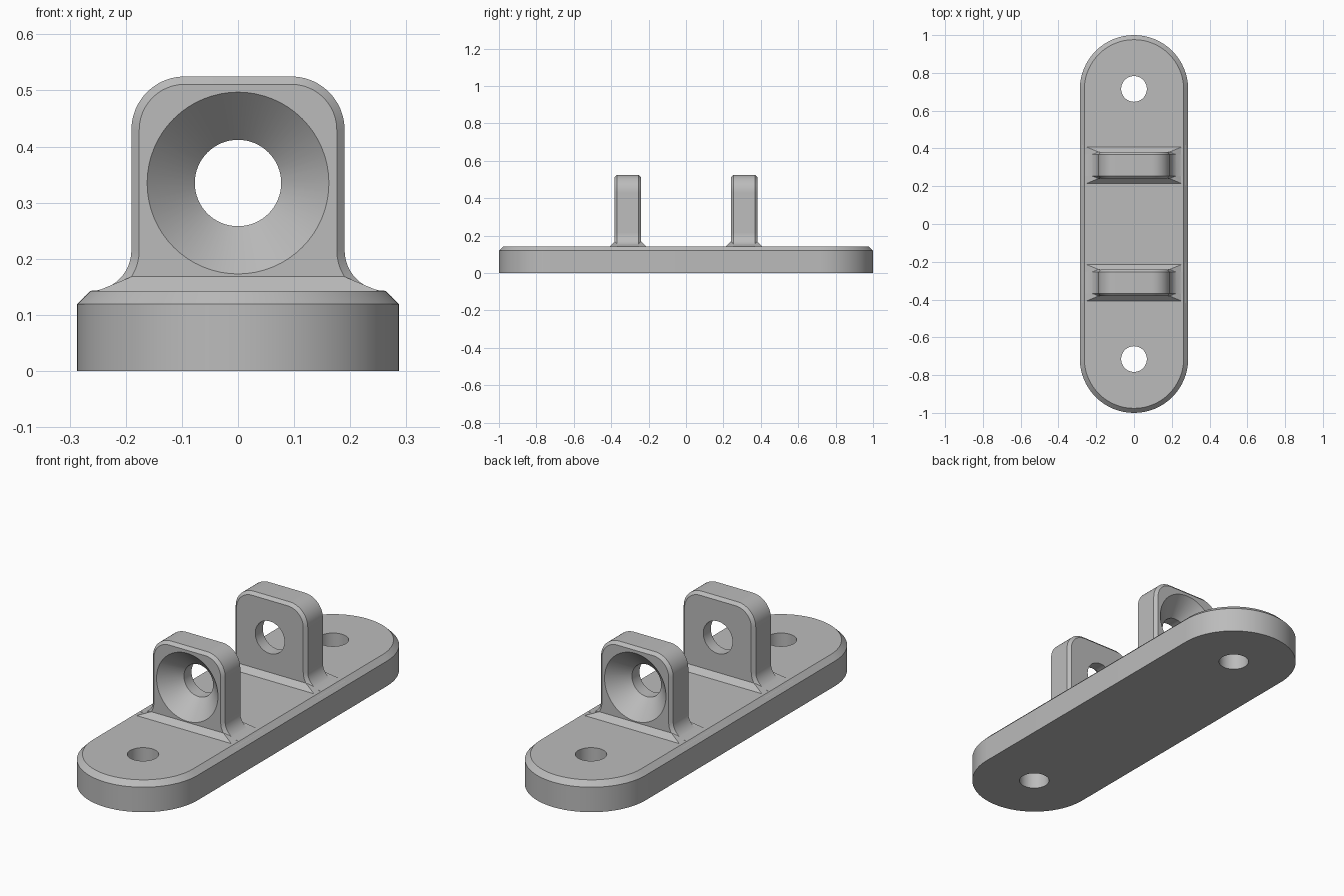
import bpy, bmesh
from math import pi, cos, sin

if "Cube" in bpy.data.objects:
    bpy.data.objects.remove(bpy.data.objects["Cube"])

# Plain grey material shared by every part
grey = bpy.data.materials.new("light grey")
grey.use_nodes = True
COLOUR = (0.5, 0.5, 0.5, 1)
grey.diffuse_color = COLOUR
grey.node_tree.nodes["Principled BSDF"].inputs["Base Color"].default_value = COLOUR

PLATE_R, PLATE_TOP, BEVEL = 0.287, 0.143, 0.024
HOLE_Y, LUG_Y, BORE_Z = 0.715, 0.311, 0.335
HALF_W, HALF_T, LUG_TOP = 0.19, 0.071, 0.525


def arc(cx, cy, r, start, end, steps):
    angles = [start + (end - start) * i / steps for i in range(steps + 1)]
    return [(cx + r * cos(a), cy + r * sin(a)) for a in angles]


def loft(name, rings):
    """Skin a stack of equal-length rings and cap both ends."""
    bm = bmesh.new()
    loops = [[bm.verts.new(p) for p in ring] for ring in rings]
    n = len(loops[0])
    for low, high in zip(loops, loops[1:]):
        for i in range(n):
            j = (i + 1) % n
            bm.faces.new((low[i], low[j], high[j], high[i]))
    bm.faces.new(loops[0])
    bm.faces.new(loops[-1])
    bmesh.ops.recalc_face_normals(bm, faces=bm.faces)
    mesh = bpy.data.meshes.new(name)
    bm.to_mesh(mesh)
    bm.free()
    mesh.materials.append(grey)
    obj = bpy.data.objects.new(name, mesh)
    bpy.context.collection.objects.link(obj)
    return obj


def combine(target, tool, operation):
    """Apply a boolean and remove the helper."""
    bpy.context.view_layer.objects.active = target
    mod = target.modifiers.new("boolean", "BOOLEAN")
    mod.operation, mod.object, mod.solver = operation, tool, "EXACT"
    bpy.ops.object.modifier_apply(modifier=mod.name)
    bpy.data.objects.remove(tool)


def finish(obj):
    bpy.ops.object.select_all(action="DESELECT")
    obj.select_set(True)
    bpy.context.view_layer.objects.active = obj
    bpy.ops.object.shade_smooth_by_angle(angle=pi / 9)


def stadium(inset, z):
    r, c = PLATE_R - inset, 1 - PLATE_R
    pts = arc(0, c, r, 0, pi, 32) + arc(0, -c, r, pi, 2 * pi, 32)
    return [(x, y, z) for x, y in pts]


def lug_outline(inset, y):
    """Rounded top corners, straight flanks and a flared foot."""
    corner, flare = 0.095, 0.072
    foot_z = PLATE_TOP + flare
    half = arc(HALF_W + flare, foot_z, flare + inset, 1.5 * pi, pi, 12)
    half += arc(HALF_W - corner, LUG_TOP - corner, corner - inset, 0, pi / 2, 12)
    half.insert(0, (HALF_W + flare, PLATE_TOP - 0.03))
    pts = half + [(-x, z) for x, z in reversed(half)]
    return [(x, y, z) for x, z in pts]


def rectangle(hx, hy, z):
    return [(-hx, -hy, z), (hx, -hy, z), (hx, hy, z), (-hx, hy, z)]


def disc_z(y, r, z):
    return [(px, py, z) for px, py in arc(0, y, r, 0, 2 * pi, 48)[:-1]]


def disc_y(y, r):
    return [(px, y, pz) for px, pz in arc(0, BORE_Z, r, 0, 2 * pi, 64)[:-1]]


# Base plate with rounded ends, bevelled rim and two screw holes
plate = loft("base_plate", [stadium(0, 0), stadium(0, PLATE_TOP - BEVEL),
                            stadium(BEVEL, PLATE_TOP)])
for side in (-1, 1):
    hole = loft("hole_cutter", [disc_z(side * HOLE_Y, 0.068, -0.1),
                                disc_z(side * HOLE_Y, 0.068, 0.3)])
    combine(plate, hole, "DIFFERENCE")
finish(plate)

# Two upright lugs, countersunk on their outward faces
for name, side in (("front_lug", -1), ("rear_lug", 1)):
    mid, edge = side * LUG_Y, 0.014
    lug = loft(name, [lug_outline(edge, mid - HALF_T),
                      lug_outline(0, mid - HALF_T + edge),
                      lug_outline(0, mid + HALF_T - edge),
                      lug_outline(edge, mid + HALF_T)])
    # Sloped foot where the lug meets the plate
    foot = loft("foot", [[(x, y + mid, z) for x, y, z in ring] for ring in
                         (rectangle(0.274, 0.106, 0.133), rectangle(0.166, 0.061, 0.178))])
    combine(lug, foot, "UNION")
    # Bore and countersink cut as one stepped shape
    outer = mid + side * HALF_T
    wide, narrow = 0.162, 0.077
    bore = loft("bore_cutter", [disc_y(mid - side * 0.2, narrow),
                                disc_y(outer - side * (wide - narrow), narrow),
                                disc_y(outer + side * 0.02, wide + 0.02)])
    combine(lug, bore, "DIFFERENCE")
    finish(lug)
